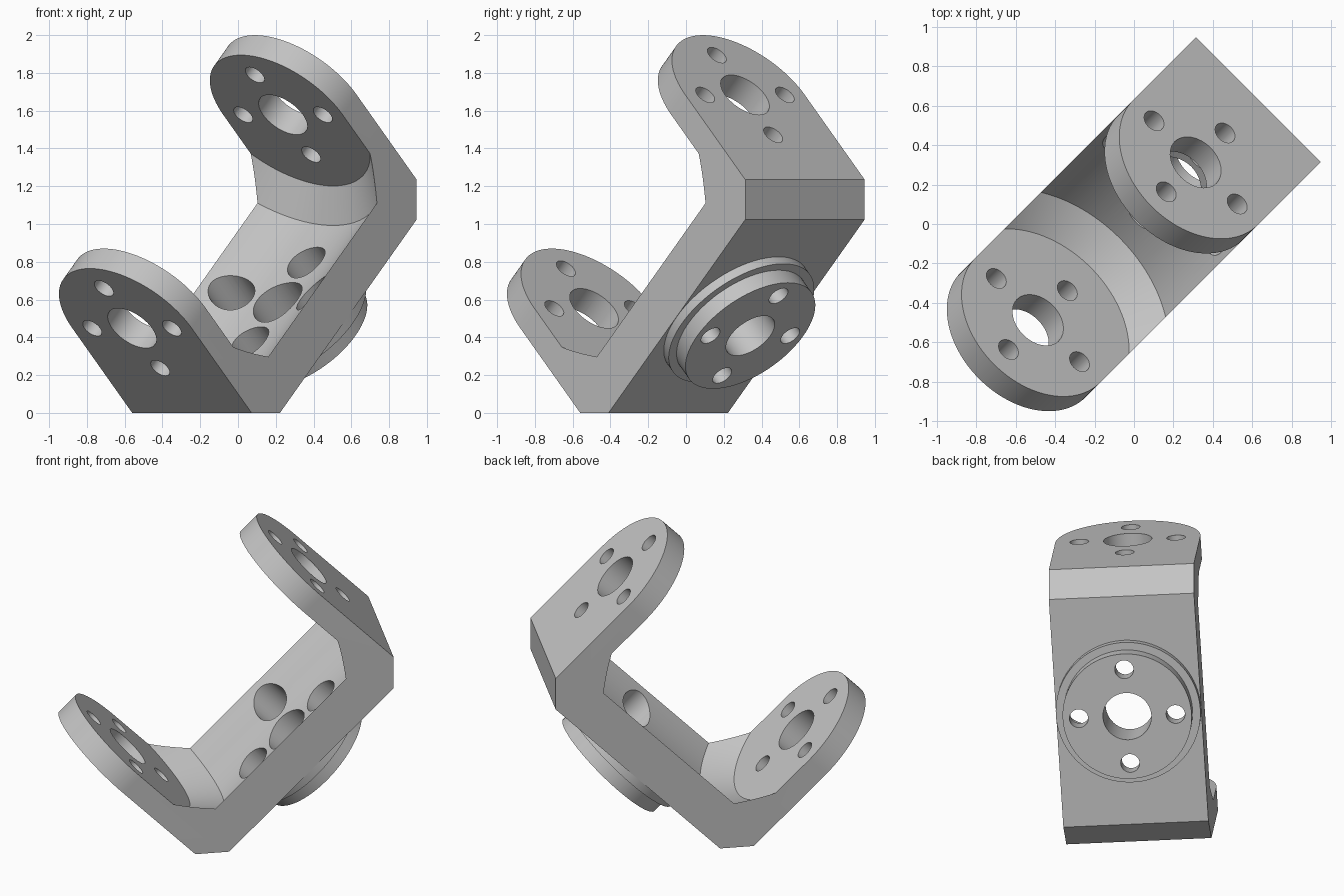
import bpy
import bmesh
from math import cos, sin, pi, radians, sqrt
from mathutils import Matrix, Vector

if "Cube" in bpy.data.objects:
    bpy.data.objects.remove(bpy.data.objects["Cube"], do_unlink=True)

# Main dimensions, local axes: x along the base, y across, z along the arms
HALF = 0.447                    # half width and arm tip radius
BOTTOM = 0.094                  # outer face of the base
S0, S1 = -0.244, 1.503          # outer faces of the arms
MID = (S0 + S1) / 2
WALL = 0.149                    # arm thickness, chamfer size
AXIS = 0.878                    # height of the arm hole axis
BOLT = 0.298                    # bolt circle radius
BOLT_DIRS = [(1, 0), (0, 1), (-1, 0), (0, -1)]


def finish(bm, name):
    bmesh.ops.recalc_face_normals(bm, faces=bm.faces)
    mesh = bpy.data.meshes.new(name)
    bm.to_mesh(mesh)
    bm.free()
    obj = bpy.data.objects.new(name, mesh)
    bpy.context.collection.objects.link(obj)
    return obj


def lathe(name, profile, place, segments):
    """Solid of revolution from (radius, height) points."""
    bm = bmesh.new()
    rings = []
    for r, h in profile:
        angles = [2 * pi * i / segments for i in range(segments)]
        rings.append([bm.verts.new(place(r * cos(a), r * sin(a), h)) for a in angles])
    for low, high in zip(rings, rings[1:]):
        for i in range(segments):
            j = (i + 1) % segments
            bm.faces.new((low[i], low[j], high[j], high[i]))
    bm.faces.new(rings[0])
    bm.faces.new(rings[-1])
    return finish(bm, name)


def along_base(a, b, h):
    return Vector((h, a, AXIS + b))


def along_arm(a, b, h):
    return Vector((MID + a, b, h))


def combine(target, other, operation):
    mod = target.modifiers.new(operation.lower(), "BOOLEAN")
    mod.operation = operation
    mod.solver = "EXACT"
    mod.object = other
    bpy.context.view_layer.objects.active = target
    bpy.ops.object.modifier_apply(modifier=mod.name)
    bpy.data.objects.remove(other, do_unlink=True)


def hole(place, u, v, radius, start, end):
    def shifted(a, b, h):
        return place(a + u, b + v, h)
    cutter = lathe("hole_cutter", [(radius, start), (radius, end)], shifted, 48)
    combine(bracket, cutter, "DIFFERENCE")


# Round-topped block with chamfered lower ends
bm = bmesh.new()
steps = 64
outline = [(-HALF, BOTTOM), (HALF, BOTTOM)]
outline += [(HALF * cos(pi * i / steps), AXIS + HALF * sin(pi * i / steps))
            for i in range(steps + 1)]
face = bm.faces.new([bm.verts.new((S0, y, z)) for y, z in outline])
swept = bmesh.ops.extrude_face_region(bm, geom=[face])["geom"]
bmesh.ops.translate(bm, vec=(S1 - S0, 0, 0),
                    verts=[g for g in swept if isinstance(g, bmesh.types.BMVert)])
corners = [e for e in bm.edges
           if all(abs(v.co.z - BOTTOM) < 1e-5 for v in e.verts)
           and abs(e.verts[0].co.x - e.verts[1].co.x) < 1e-5]
bmesh.ops.bevel(bm, geom=corners, offset=WALL, offset_type="OFFSET",
                segments=1, affect="EDGES")
bracket = finish(bm, "bracket")

# Hollow between the arms, with conical ends
inner, outer = 0.533, 0.68
hollow = lathe("hollow_cutter",
               [(inner, S0 + WALL), (outer, S0 + 2 * WALL),
                (outer, S1 - 2 * WALL), (inner, S1 - WALL)], along_base, 160)
combine(bracket, hollow, "DIFFERENCE")

# Stepped mounting disc under the base
disc = lathe("mounting_disc",
             [(0.397, -0.052), (0.397, 0.042), (0.445, 0.042), (0.445, 0.15)],
             along_arm, 96)
combine(bracket, disc, "UNION")

# Holes through both arms and through the base, with screw head recesses
hole(along_base, 0, 0, 0.149, S0 - 0.1, S1 + 0.1)
hole(along_arm, 0, 0, 0.149, -0.2, 0.5)
for u, v in BOLT_DIRS:
    hole(along_base, u * BOLT, v * BOLT, 0.058, S0 - 0.1, S1 + 0.1)
    hole(along_arm, u * BOLT, v * BOLT, 0.058, -0.2, 0.5)
    hole(along_arm, u * BOLT, v * BOLT, 0.115, 0.05, 0.5)

# Stand the bracket on its chamfered corner, turned to the diagonal
k = 1 / sqrt(2)
tilt = Matrix(((0.5, -k, -0.5), (0.5, k, -0.5), (k, 0, k)))
bracket.data.transform(tilt.to_4x4())

# Plain grey metal
grey = bpy.data.materials.new("light_grey_metal")
grey.use_nodes = True
colour = (0.55, 0.55, 0.55, 1)
grey.diffuse_color = colour
grey.node_tree.nodes["Principled BSDF"].inputs["Base Color"].default_value = colour
bracket.data.materials.clear()
bracket.data.materials.append(grey)

bpy.ops.object.select_all(action="DESELECT")
bracket.select_set(True)
bpy.context.view_layer.objects.active = bracket
bpy.ops.object.shade_smooth_by_angle(angle=radians(25))
